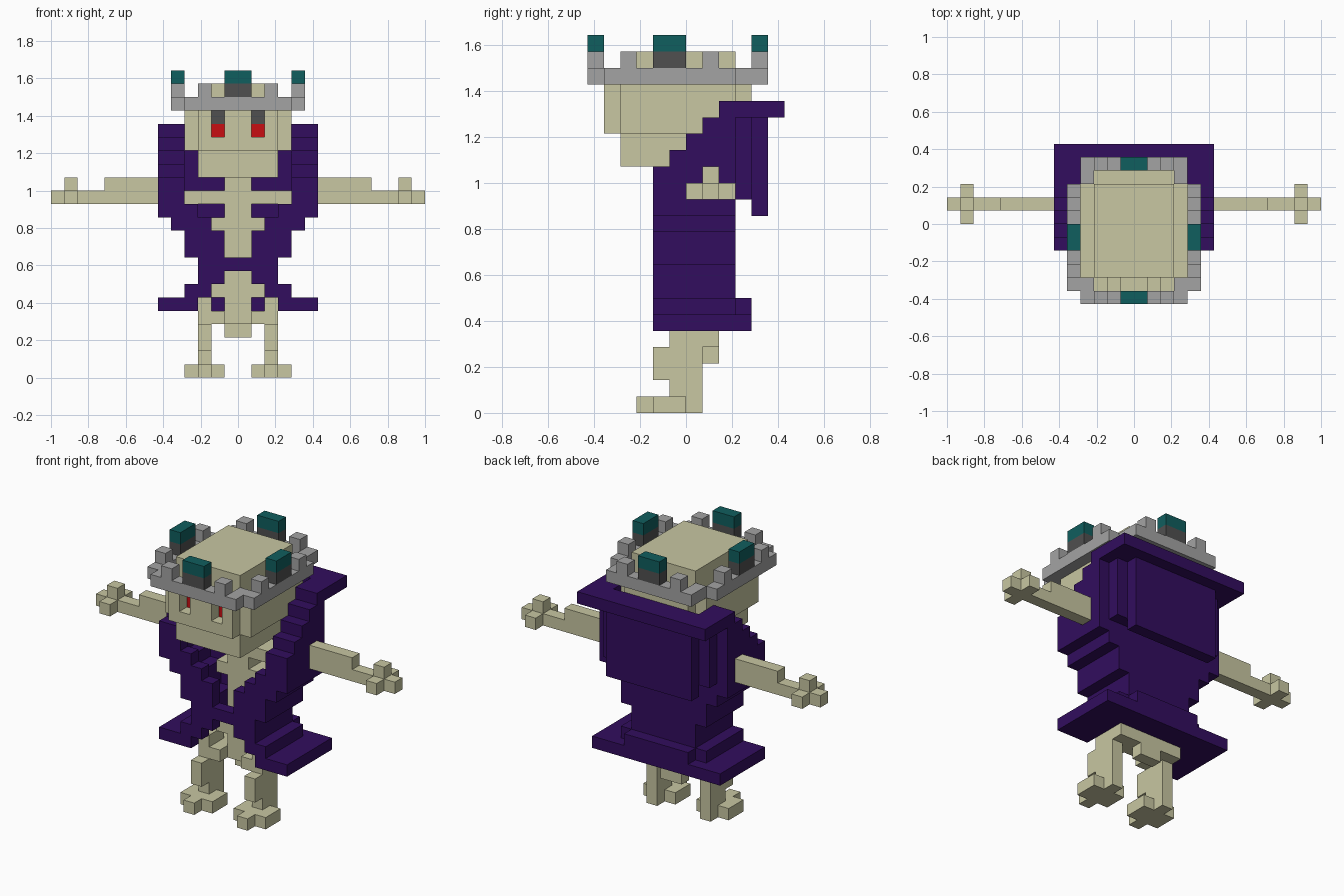
import bpy, bmesh
from mathutils import Vector

if "Cube" in bpy.data.objects:
    bpy.data.objects.remove(bpy.data.objects["Cube"])

U = 1 / 14  # edge of one block
COLOURS = {
    "bone": (0.58, 0.57, 0.36), "purple": (0.032, 0.004, 0.112),
    "grey": (0.37, 0.37, 0.37), "dark_grey": (0.08, 0.08, 0.08),
    "teal": (0.005, 0.112, 0.112), "red": (0.58, 0.004, 0.006),
}
MATS = {}
for n, c in COLOURS.items():
    MATS[n] = bpy.data.materials.new(n)
    MATS[n].diffuse_color = (*c, 1)

parts = {}      # part name -> (colour, cells)
taken = set()   # every filled cell; earlier parts win


def box(name, colour, x0, x1, y0, y1, z0, z1, mirror=True):
    """Fill a block of cells, and its mirror image across x."""
    cells = parts.setdefault(name, (colour, set()))[1]
    for x in range(x0, x1):
        for y in range(y0, y1):
            for z in range(z0, z1):
                for c in {(x, y, z), (-1 - x if mirror else x, y, z)}:
                    if c not in taken:
                        taken.add(c)
                        cells.add(c)


# eyes, set one block into the face
box("eyes", "red", 1, 2, -4, -3, 18, 19)
box("eye_sockets", "dark_grey", 1, 2, -4, -3, 19, 20)

# skull with open eye slots and trimmed corners
box("skull", "bone", 0, 3, -4, 4, 15, 17)
box("skull", "bone", 0, 4, -4, 3, 17, 20)
box("skull", "bone", 0, 3, 3, 4, 17, 20)
box("skull", "bone", 0, 3, -5, -4, 17, 18)
box("skull", "bone", 0, 1, -5, -4, 18, 20)
box("skull", "bone", 2, 3, -5, -4, 18, 20)
box("skull", "bone", 0, 3, -4, 3, 20, 22)

# crown: jewels on dark settings, band, points
for y in (-6, 4):
    box("crown_jewels", "teal", 0, 1, y, y + 1, 22, 23)
    box("jewel_settings", "dark_grey", 0, 1, y, y + 1, 21, 22)
    box("crown", "grey", 0, 4, y, y + 1, 20, 21)
    box("crown", "grey", 2, 3, y, y + 1, 21, 22)
box("crown_jewels", "teal", 4, 5, -2, 0, 22, 23)
box("jewel_settings", "dark_grey", 4, 5, -2, 0, 21, 22)
box("crown", "grey", 4, 5, -5, 3, 20, 21)
for y in (-4, 1):
    box("crown", "grey", 4, 5, y, y + 1, 21, 22)
for y in (-5, 3):
    box("crown", "grey", 3, 4, y, y + 1, 20, 21)

# spine, ribs and pelvis
box("spine", "bone", 0, 1, 0, 2, 4, 15)
box("ribs", "bone", 0, 4, 0, 2, 13, 14)
box("ribs", "bone", 0, 2, 0, 2, 11, 12)
box("pelvis", "bone", 0, 2, 0, 2, 6, 7)
box("pelvis", "bone", 0, 1, 1, 2, 3, 5)
box("pelvis", "bone", 1, 3, -1, 2, 4, 5)
box("pelvis", "bone", 2, 3, -1, 1, 5, 6)

# arms with crossed hands
box("arms", "bone", 4, 14, 1, 2, 13, 14)
box("arms", "bone", 6, 10, 1, 2, 14, 15)
box("hands", "bone", 12, 13, 0, 3, 13, 14)
box("hands", "bone", 12, 13, 1, 2, 14, 15)

# legs and crossed feet
box("legs", "bone", 2, 3, -1, 1, 1, 2)
box("legs", "bone", 2, 3, -2, 1, 2, 4)
box("feet", "bone", 1, 4, -2, 0, 0, 1)
box("feet", "bone", 2, 3, -3, 1, 0, 1)

# robe hem
box("robe_hem", "purple", 3, 6, -2, 4, 5, 6)
box("robe_hem", "purple", 0, 3, 2, 4, 5, 6)
box("robe_hem", "purple", 0, 3, 3, 4, 6, 7)

# robe body: front lapels (inner x, outer x) per layer, side and back walls
lapels = {6: (2, 4), 7: (1, 3), 8: (0, 3), 9: (1, 4), 10: (1, 4),
          11: (2, 5), 12: (3, 6), 13: (4, 6), 14: (4, 6)}
for z, (a, b) in lapels.items():
    box("robe", "purple", a, b, -2, -1, z, z + 1)
    box("robe", "purple", b - 1, b, -2, 3, z, z + 1)
    if z < 13:
        box("robe", "purple", 0, b, 2, 3, z, z + 1)

# cape: back panels and stepped collar sides
box("cape", "purple", 0, 4, 4, 5, 12, 18)
box("cape", "purple", 0, 5, 3, 4, 13, 18)
for z in range(15, 18):
    box("cape", "purple", 5, 6, z - 16, 3, z, z + 1)
    box("cape", "purple", 4, 5, z - 16, z - 15, z, z + 1)

# flared collar rim
box("collar", "purple", 4, 6, 2, 6, 18, 19)
box("collar", "purple", 0, 4, 4, 6, 18, 19)

# turn the cells of each part into a skin of exposed faces
AXES = [Vector(v) for v in ((1, 0, 0), (0, 1, 0), (0, 0, 1))]
for name, (colour, cells) in parts.items():
    bm = bmesh.new()
    for c in sorted(cells):
        mid = Vector(c) + Vector((.5, .5, .5))
        for i in range(3):
            for s in (1, -1):
                n = AXES[i] * s
                if tuple(int(v) for v in Vector(c) + n) in taken:
                    continue
                a, b = AXES[(i + 1) % 3] / 2, AXES[(i + 2) % 3] / 2 * s
                m = mid + n / 2
                bm.faces.new([bm.verts.new(p * U) for p in
                              (m - a - b, m + a - b, m + a + b, m - a + b)])
    bmesh.ops.remove_doubles(bm, verts=bm.verts, dist=1e-4)
    bmesh.ops.dissolve_limit(bm, angle_limit=0.02, verts=bm.verts, edges=bm.edges)
    me = bpy.data.meshes.new(name)
    bm.to_mesh(me)
    bm.free()
    me.materials.append(MATS[colour])
    bpy.context.collection.objects.link(bpy.data.objects.new(name, me))

for m in bpy.data.materials:
    if m.users and not m.is_grease_pencil:
        m.use_nodes = True
        m.node_tree.nodes["Principled BSDF"].inputs["Base Color"].default_value = m.diffuse_color
